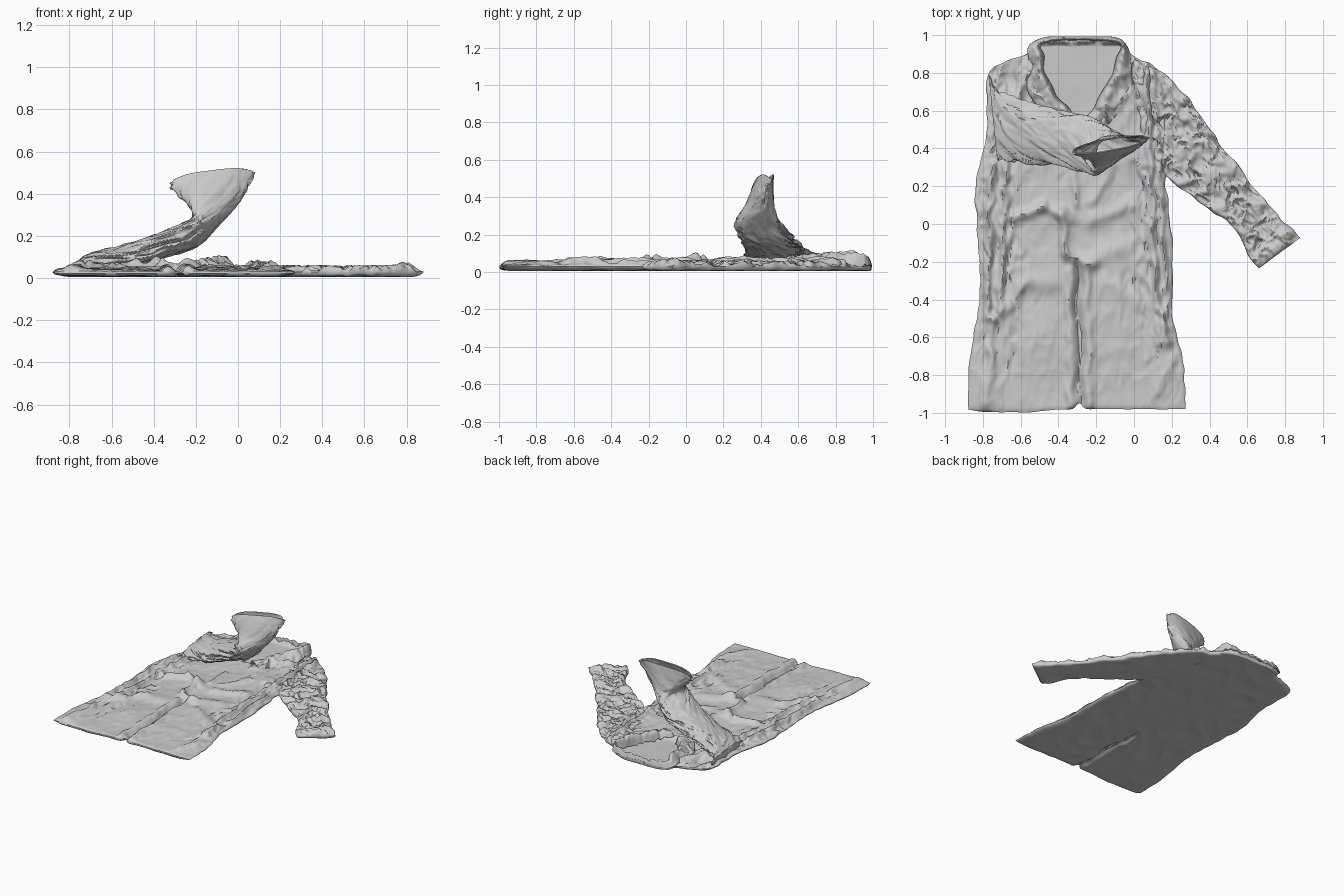
import bpy, math
from mathutils import Vector, noise

V = Vector
CX = -0.29  # centre line of the coat


def smooth(a, b, x):
    t = min(1, max(0, (x - a) / (b - a)))
    return t * t * (3 - 2 * t)


def spline(pts, t):
    n = len(pts) - 1
    f = t * n
    i = min(int(f), n - 1)
    f -= i
    p1, p2 = pts[i], pts[i + 1]
    p0 = pts[i - 1] if i else p1 * 2 - p2
    p3 = pts[i + 2] if i + 2 <= n else p2 * 2 - p1
    return 0.5 * (2 * p1 + (p2 - p0) * f + (2 * p0 - 5 * p1 + 4 * p2 - p3) * f * f
                  + (3 * p1 - p0 - 3 * p2 + p3) * f ** 3)


def creases(x, y, z=0.0):
    """Sharp-crested cloth wrinkles, about -0.5 to 0.5."""
    wx = x + 0.35 * noise.noise(V((x * 1.3, y * 1.3, z + 7)))
    wy = y + 0.35 * noise.noise(V((x * 1.3, y * 1.3, z + 19)))
    a = 1 - 2.2 * abs(noise.noise(V((wx, wy, z))))
    b = 1 - 2.2 * abs(noise.noise(V((wx * 2.1, wy * 2.1, z + 3))))
    return 0.6 * a + 0.4 * b - 0.5


def ridge(x, y, x1, y1, x2, y2, width, height):
    x += 0.02 * noise.noise(V((x * 8, y * 8, 31)))
    y += 0.02 * noise.noise(V((x * 8, y * 8, 37)))
    dx, dy = x2 - x1, y2 - y1
    t = min(1, max(0, ((x - x1) * dx + (y - y1) * dy) / (dx * dx + dy * dy + 1e-9)))
    d2 = (x - x1 - t * dx) ** 2 + (y - y1 - t * dy) ** 2
    return height * math.exp(-d2 / width ** 2)


def finish(name, verts, faces, shell=0.0):
    me = bpy.data.meshes.new(name)
    me.from_pydata(verts, [], faces)
    ob = bpy.data.objects.new(name, me)
    bpy.context.collection.objects.link(ob)
    bpy.ops.object.select_all(action='DESELECT')
    ob.select_set(True)
    bpy.context.view_layer.objects.active = ob
    bpy.ops.object.shade_smooth_by_angle(angle=math.radians(50))
    if shell:
        m = ob.modifiers.new("cloth", 'SOLIDIFY')
        m.thickness, m.offset = shell, 0
    return ob


def pillow(name, left, right, nu, nv, top, bottom):
    """Flat closed cloth shape between two edge lines; top and bottom give heights."""
    left = [V(p) for p in left]
    right = [V(p) for p in right]
    ring = 2 * nu
    verts, faces = [], []
    for j in range(nv + 1):
        v = j / nv
        a, b = spline(left, v), spline(right, v)
        end = math.sqrt(max(0, 1 - abs(2 * v - 1) ** 60))
        for k in range(ring):
            i = k if k <= nu else ring - k
            t = 2 * i / nu - 1
            s = 0.6 * t + 0.4 * math.sin(t * math.pi / 2)
            p = a.lerp(b, (s + 1) / 2)
            e = math.sqrt(max(0, 1 - abs(s) ** 14)) * (0.3 + 0.7 * end)
            mid = 0.028
            z = mid + ((top if k <= nu else bottom)(p.x, p.y) - mid) * e
            wob = 0.012 * noise.noise(V((p.x * 12, p.y * 12, 1)))
            verts.append((p.x + wob, p.y + wob * 0.5, max(z, 0.002)))
    for j in range(nv):
        for k in range(ring):
            k2 = (k + 1) % ring
            faces.append((j * ring + k, j * ring + k2, (j + 1) * ring + k2, (j + 1) * ring + k))
    for j in (0, nv):
        for k in range(nu):
            q = list(dict.fromkeys([k, k + 1, (ring - k - 1) % ring, (ring - k) % ring]))
            q = [j * ring + n for n in q]
            faces.append(q[::-1] if j == 0 else q)
    return finish(name, verts, faces)


# Main body: long fold lines as (x1, y1, x2, y2, width, height)
FOLDS = [
    (-0.79, -0.5, -0.75, 0.3, 0.022, 0.03), (-0.72, -0.45, -0.68, 0.35, 0.018, 0.022),
    (-0.78, -0.95, -0.74, -0.5, 0.03, 0.02), (-0.74, -0.5, -0.56, -0.3, 0.03, 0.02),
    (0.12, -0.45, 0.06, 0.85, 0.02, 0.028), (0.17, -0.35, 0.12, 0.5, 0.015, 0.022),
    (0.16, -0.62, 0.16, -0.48, 0.045, 0.045), (0.12, -0.9, 0.2, -0.7, 0.03, 0.015),
    (-0.65, 0.03, -0.48, 0.09, 0.03, 0.025), (-0.48, 0.09, -0.33, 0.04, 0.03, 0.025),
    (-0.37, 0.05, -0.37, -0.15, 0.025, 0.03), (-0.36, -0.17, -0.22, -0.21, 0.03, 0.03),
    (-0.22, 0.02, -0.02, 0.1, 0.04, 0.02), (-0.2, -0.18, -0.05, -0.1, 0.05, 0.018),
    (-0.3, 0.1, -0.33, 0.3, 0.02, 0.018), (-0.22, 0.12, -0.12, 0.3, 0.025, 0.015),
    (-0.34, -0.25, -0.34, -0.97, 0.022, 0.02), (-0.25, -0.22, -0.24, -0.97, 0.022, 0.022),
    (-0.15, -0.3, 0.02, -0.42, 0.05, 0.015), (-0.57, -0.32, -0.42, -0.3, 0.05, 0.015),
    (-0.2, 0.5, 0.0, 0.72, 0.03, 0.015), (-0.66, 0.55, -0.55, 0.85, 0.03, 0.025),
]


def slit(x, y, height):
    return ridge(x, y, -0.295, -0.3, -0.285, -1, 0.016, height) * (1 - smooth(-0.5, -0.25, y))


def body_top(x, y):
    side = max(smooth(0.2, 0.42, abs(x - CX)) * smooth(-0.95, -0.3, y), smooth(0.4, 0.65, y))
    z = 0.043 + 0.014 * noise.noise(V((x * 4, y * 4, 0)))
    z += (0.007 + 0.022 * side) * creases(x * 13, y * 6)
    z += sum(ridge(x, y, *f) for f in FOLDS)
    z -= ridge(x, y, -0.295, -0.2, -0.285, -1, 0.014, 0.03) * (0.8 + 0.7 * creases(x * 20, y * 7))
    # open neck showing the inside of the back
    half = 0.05 + 0.13 * smooth(0.5, 0.78, y) + 0.06 * smooth(0.75, 0.93, y)
    inside = 1 - smooth(half - 0.015, half + 0.015, abs(x - CX))
    inside *= smooth(0.53, 0.57, y) * (1 - smooth(0.94, 0.97, y))
    flat = 0.022 + 0.004 * noise.noise(V((x * 6, y * 6, 2)))
    return max(0.016, z + (flat - z) * inside)


def body_bottom(x, y):
    return 0.004 + 0.012 * abs(noise.noise(V((x * 5, y * 5, 4)))) + min(0.012, slit(x, y, 0.03))


coat_body = pillow(
    "coat_body",
    [(-0.88, -0.98), (-0.87, -0.7), (-0.82, -0.42), (-0.825, -0.1), (-0.84, 0.2), (-0.785, 0.48),
     (-0.775, 0.78), (-0.68, 0.86), (-0.57, 0.9), (-0.53, 0.96), (-0.45, 0.99)],
    [(0.27, -0.98), (0.26, -0.72), (0.21, -0.5), (0.2, -0.1), (0.17, 0.22), (0.17, 0.45),
     (0.14, 0.79), (0.03, 0.87), (-0.02, 0.9), (-0.05, 0.95), (-0.13, 0.99)],
    130, 230, body_top, body_bottom)
# hem dips at each panel and rises at the slit
for v in coat_body.data.vertices:
    k = 1 - smooth(-0.98, -0.8, v.co.y)
    v.co.y += k * (0.03 * math.exp(-((v.co.x - CX) / 0.02) ** 2)
                   - 0.018 * math.exp(-((v.co.x + 0.65) / 0.2) ** 2))


# Sleeve lying out flat, heavily crumpled
def sleeve_top(x, y):
    along, across = 0.62 * x - 0.78 * y, 0.78 * x + 0.62 * y
    z = 0.045 + 0.036 * creases(along * 11, across * 11, 5)
    z += ridge(x, y, 0.1, 0.82, 0.14, 0.32, 0.02, 0.02)
    z += ridge(x, y, 0.78, -0.06, 0.8, -0.1, 0.05, 0.015)
    return max(0.025, z)


def sleeve_bottom(x, y):
    return 0.004 + 0.014 * abs(noise.noise(V((x * 6, y * 6, 4))))


pillow("flat_sleeve",
       [(-0.02, 0.88), (0.12, 0.82), (0.26, 0.7), (0.42, 0.48), (0.6, 0.24), (0.75, 0.06), (0.885, -0.07)],
       [(0.05, 0.35), (0.16, 0.26), (0.3, 0.15), (0.42, 0.06), (0.52, -0.01), (0.59, -0.14), (0.66, -0.235)],
       64, 130, sleeve_top, sleeve_bottom)

# Raised sleeve: sections of centre, first half axis, second half axis
SECTIONS = [
    ((-0.745, 0.57, 0.055), (-0.02, 0.2, 0.0), (0.0, 0.0, 0.03)),
    ((-0.67, 0.52, 0.07), (-0.05, 0.18, 0.0), (0.0, 0.0, 0.05)),
    ((-0.52, 0.475, 0.105), (-0.01, 0.15, 0.01), (-0.01, 0.0, 0.05)),
    ((-0.38, 0.455, 0.15), (0.0, 0.14, 0.0), (-0.01, 0.0, 0.055)),
    ((-0.24, 0.42, 0.2), (0.02, 0.14, -0.01), (-0.03, 0.0, 0.05)),
    ((-0.16, 0.385, 0.265), (0.03, 0.115, 0.0), (-0.045, -0.01, 0.03)),
    ((-0.13, 0.395, 0.345), (0.01, 0.075, 0.0), (-0.11, -0.02, 0.01)),
    ((-0.13, 0.405, 0.42), (0.0, 0.05, 0.0), (-0.175, -0.03, -0.01)),
    ((-0.125, 0.42, 0.475), (0.0, 0.03, 0.0), (-0.2, -0.035, -0.025)),
]
cols = [[V(s[i]) for s in SECTIONS] for i in range(3)]
NU, NV = 90, 120
verts, faces = [], []
for j in range(NV + 1):
    t = j / NV
    c, a, b = (spline(col, t) for col in cols)
    for i in range(NU):
        w = math.tau * i / NU
        r = 1 + 0.34 * creases(1.8 * math.cos(w) + 4 * t, 1.8 * math.sin(w) + 7 * t, 9 + t * 3) * (1 - 0.75 * t)
        p = c + (a * math.cos(w) + b * math.sin(w)) * r
        p.z += 0.035 * smooth(0.8, 1, t) * (1 - abs(math.sin(w)) ** 4)
        verts.append(p)
for j in range(NV):
    for i in range(NU):
        k = (i + 1) % NU
        faces.append((j * NU + i, j * NU + k, (j + 1) * NU + k, (j + 1) * NU + i))
faces.append(tuple(range(NU))[::-1])
finish("raised_sleeve", verts, faces, 0.006)

# Collar and lapels: half sections (inner, roll, outer) from the front, mirrored round the neck
HALF = [
    ((0.03, 0.54, 0.04), (0.05, 0.53, 0.07), (0.1, 0.5, 0.05)),
    ((0.10, 0.65, 0.03), (0.13, 0.64, 0.085), (0.22, 0.6, 0.05)),
    ((0.17, 0.78, 0.03), (0.195, 0.78, 0.095), (0.27, 0.75, 0.045)),
    ((0.2, 0.89, 0.03), (0.225, 0.9, 0.1), (0.27, 0.88, 0.04)),
    ((0.19, 0.955, 0.03), (0.2, 0.965, 0.08), (0.215, 0.978, 0.03)),
    ((0.0, 0.975, 0.03), (0.0, 0.98, 0.055), (0.0, 0.99, 0.03)),
]
rows = [[V((CX + s * x, y, z)) for x, y, z in sec]
        for s, part in ((-1, HALF), (1, HALF[-2::-1])) for sec in part]
NU, NV = 24, 180
verts, faces = [], []
for j in range(NV + 1):
    line = [spline([r[k] for r in rows], j / NV) for k in range(3)]
    for i in range(NU + 1):
        p = spline(line, i / NU)
        p.z = max(0.02, p.z + 0.026 * creases(p.x * 14, p.y * 9, 2))
        p.x += 0.035 * noise.noise(V((p.x * 9, p.y * 9, 8)))
        verts.append(p)
for j in range(NV):
    for i in range(NU):
        n = j * (NU + 1) + i
        faces.append((n, n + 1, n + NU + 2, n + NU + 1))
finish("collar", verts, faces, 0.006)
